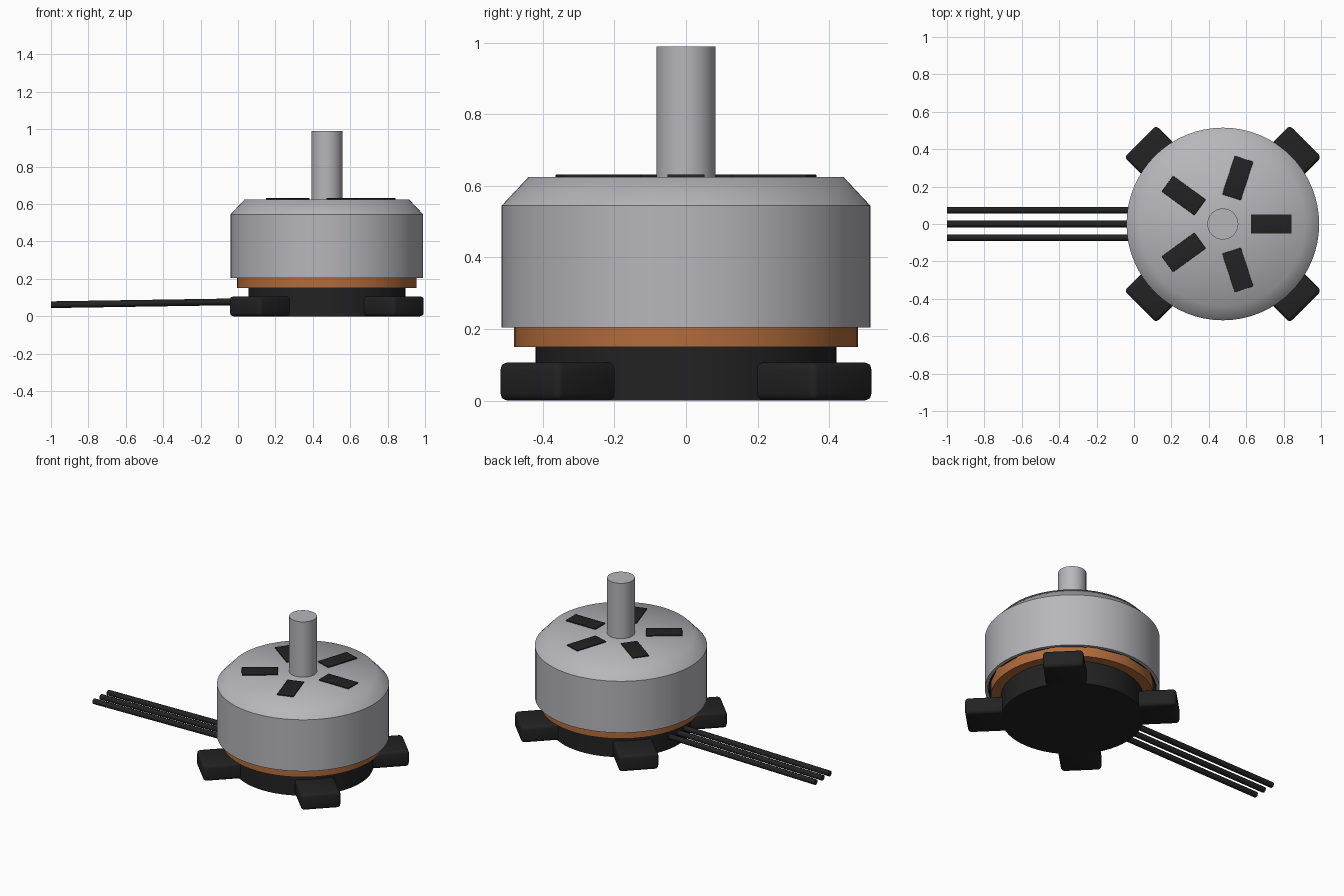
import bpy, bmesh, math
from mathutils import Matrix, Vector

cube = bpy.data.objects.get("Cube")
if cube:
    bpy.data.objects.remove(cube, do_unlink=True)

CX = 0.475  # motor axis


def material(name, rgb, metallic=0.0):
    m = bpy.data.materials.new(name)
    m.use_nodes = True
    m.diffuse_color = (*rgb, 1)
    m.node_tree.nodes["Principled BSDF"].inputs["Base Color"].default_value = (*rgb, 1)
    return m


SILVER = material("silver metal", (0.47, 0.47, 0.50))
COPPER = material("copper", (0.45, 0.15, 0.045))
BLACK = material("black plastic", (0.016, 0.016, 0.016))


def finish(bm, name, mat, angle=30):
    mesh = bpy.data.meshes.new(name)
    bmesh.ops.recalc_face_normals(bm, faces=bm.faces)
    bm.to_mesh(mesh)
    bm.free()
    mesh.materials.append(mat)
    ob = bpy.data.objects.new(name, mesh)
    bpy.context.collection.objects.link(ob)
    bpy.ops.object.select_all(action="DESELECT")
    ob.select_set(True)
    bpy.context.view_layer.objects.active = ob
    bpy.ops.object.shade_smooth_by_angle(angle=math.radians(angle))
    return ob


def lathe(name, profile, mat, angle=30, steps=64):
    """Spin a (radius, height) profile about the motor axis."""
    bm = bmesh.new()
    verts = [bm.verts.new((CX + r, 0, z)) for r, z in profile]
    edges = [bm.edges.new(pair) for pair in zip(verts, verts[1:])]
    bmesh.ops.spin(bm, geom=verts + edges, cent=(CX, 0, 0), axis=(0, 0, 1),
                   angle=math.tau, steps=steps, use_duplicate=False)
    bmesh.ops.remove_doubles(bm, verts=bm.verts, dist=1e-4)
    return finish(bm, name, mat, angle)


def radial_box(name, r0, r1, width, z0, z1, turn, mat, bevel=0.0):
    """Box reaching outward from the motor axis at the given angle."""
    bm = bmesh.new()
    bmesh.ops.create_cube(bm, size=1)
    bmesh.ops.scale(bm, vec=(r1 - r0, width, z1 - z0), verts=bm.verts)
    bmesh.ops.translate(bm, vec=((r0 + r1) / 2, 0, (z0 + z1) / 2), verts=bm.verts)
    if bevel:
        bmesh.ops.bevel(bm, geom=bm.edges[:], offset=bevel, segments=3,
                        profile=0.5, affect="EDGES")
    bm.transform(Matrix.Translation((CX, 0, 0)) @ Matrix.Rotation(turn, 4, "Z"))
    return finish(bm, name, mat)


# Mounting base and its four feet
lathe("base", [(0, 0), (0.42, 0), (0.42, 0.155), (0, 0.155)], BLACK)
for i in range(4):
    radial_box(f"mount_foot_{i + 1}", 0.38, 0.625, 0.24, 0, 0.107,
               math.radians(45 + 90 * i), BLACK, 0.02)

# Copper winding ring
lathe("winding_ring", [(0, 0.15), (0.48, 0.15), (0.48, 0.3), (0, 0.3)], COPPER)

# Hollow bell wall with magnets lining its inside
lathe("bell_wall", [(0.515, 0.545), (0.515, 0.205), (0.497, 0.205), (0.497, 0.545)], SILVER)
MAGNETS = 14
for i in range(MAGNETS):
    radial_box(f"magnet_{i + 1}", 0.484, 0.502, 0.15, 0.207, 0.5,
               math.tau * i / MAGNETS, BLACK)

# Softly shaded sloping cap
lathe("bell_cap", [(0.515, 0.545), (0.44, 0.625), (0, 0.625)], SILVER, 60)

# Cooling slots
for i in range(5):
    radial_box(f"cooling_slot_{i + 1}", 0.15, 0.367, 0.104, 0.623, 0.632,
               math.tau * i / 5, BLACK, 0.003)

# Output shaft
lathe("shaft", [(0, 0.6), (0.083, 0.6), (0.083, 0.99), (0, 0.99)], SILVER, steps=32)

# Three lead wires
for label, y in (("left", -0.074), ("middle", 0), ("right", 0.074)):
    start, end = Vector((-1, y, 0.062)), Vector((0.15, y, 0.08))
    bm = bmesh.new()
    bmesh.ops.create_cone(bm, cap_ends=True, segments=8, radius1=0.018, radius2=0.018,
                          depth=(end - start).length)
    turn = (end - start).to_track_quat("Z", "Y").to_matrix().to_4x4()
    bm.transform(Matrix.Translation((start + end) / 2) @ turn)
    finish(bm, f"wire_{label}", BLACK, 50)
